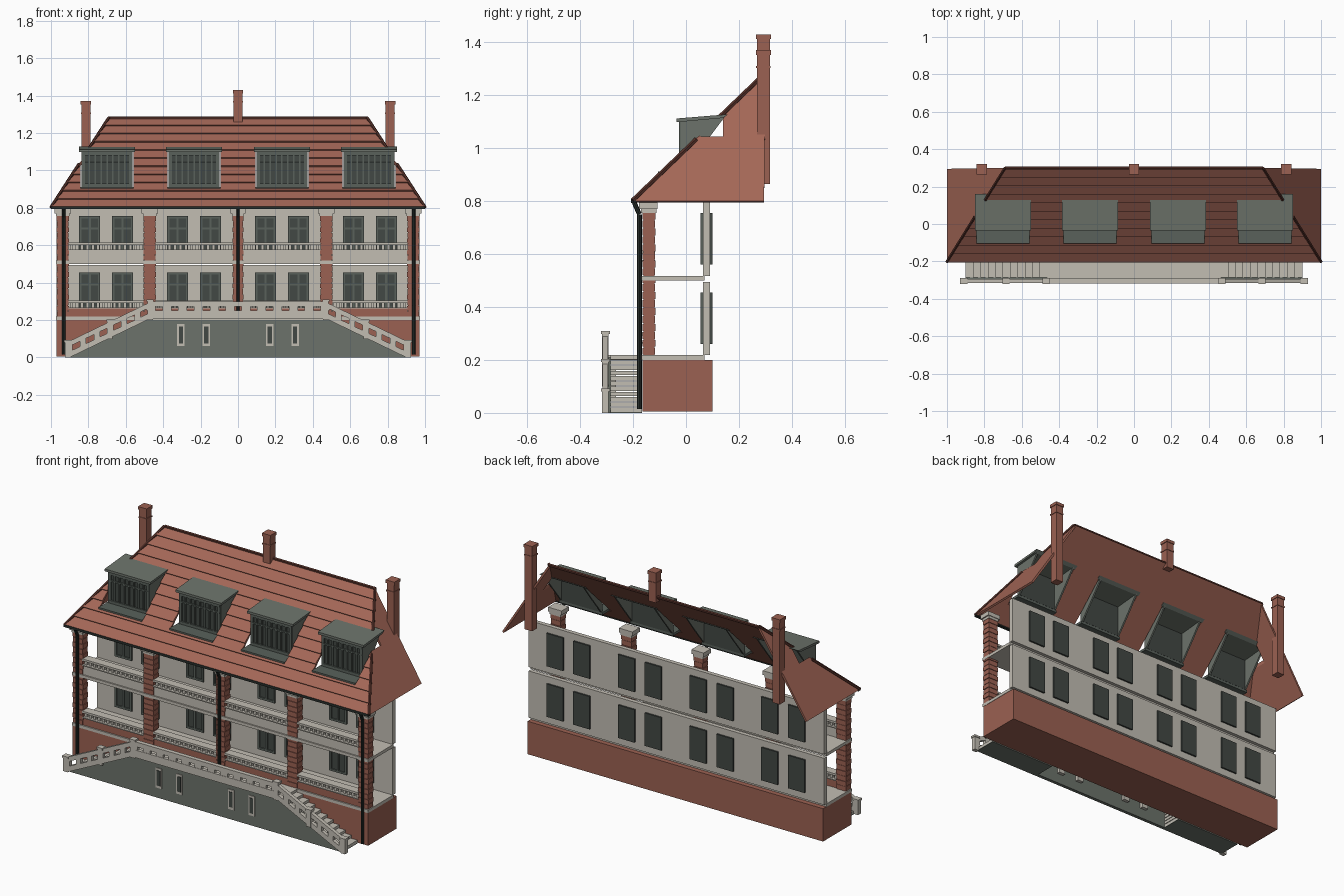
import bpy, bmesh
from mathutils import Vector

cube = bpy.data.objects.get("Cube")
if cube:
    bpy.data.objects.remove(cube)


def material(name, r, g, b):
    m = bpy.data.materials.new(name)
    m.use_nodes = True
    m.diffuse_color = (r, g, b, 1)
    m.node_tree.nodes["Principled BSDF"].inputs["Base Color"].default_value = (r, g, b, 1)
    return m


STONE = material("pale stone", .54, .51, .45)
BRICK = material("red brick", .33, .12, .085)
TILE = material("roof tile", .37, .135, .095)
RIDGE = material("dark ridge tile", .09, .03, .022)
GREY = material("grey plaster", .15, .17, .145)
FRAME = material("window frame", .10, .12, .105)
GLASS = material("dark glass", .055, .065, .058)
METAL = material("black metal", .02, .027, .024)


class Part:
    """Collects simple solids into one named object."""

    def __init__(self, name, mat):
        self.name, self.mat, self.bm = name, mat, bmesh.new()

    def prism(self, pts, vec):
        a = [self.bm.verts.new(p) for p in pts]
        b = [self.bm.verts.new(Vector(p) + Vector(vec)) for p in pts]
        self.bm.faces.new(a)
        self.bm.faces.new(b[::-1])
        for i in range(len(a)):
            j = (i + 1) % len(a)
            self.bm.faces.new((a[j], a[i], b[i], b[j]))

    def box(self, x0, x1, y0, y1, z0, z1):
        self.prism([(x0, y0, z0), (x1, y0, z0), (x1, y1, z0), (x0, y1, z0)], (0, 0, z1 - z0))

    def rod(self, pts, r, sides=8):
        for a, b in zip(pts, pts[1:]):
            a, b = Vector(a), Vector(b)
            mat = (b - a).to_track_quat('Z', 'Y').to_matrix().to_4x4()
            mat.translation = (a + b) / 2
            bmesh.ops.create_cone(self.bm, cap_ends=True, segments=sides, radius1=r,
                                  radius2=r, depth=(b - a).length, matrix=mat)

    def done(self):
        bmesh.ops.recalc_face_normals(self.bm, faces=self.bm.faces)
        me = bpy.data.meshes.new(self.name)
        self.bm.to_mesh(me)
        self.bm.free()
        me.materials.append(self.mat)
        ob = bpy.data.objects.new(self.name, me)
        bpy.context.scene.collection.objects.link(ob)
        return ob


# Base, floors and rear walls
base = Part("brick_base", BRICK)
base.box(-.97, .97, -.165, .1, .005, .2)
base.done()
floors = Part("floor_slabs", STONE)
walls = Part("rear_walls", STONE)
for z, top in ((.2, .495), (.5, .795)):
    floors.box(-.972, .972, -.168, .07, z, z + .018)
    walls.box(-.97, .97, .065, .09, z + .018, top)
floors.done()
walls.done()

# Main windows, shown on both faces of the rear wall
panes, frames = Part("window_panes", GLASS), Part("window_frames", FRAME)
for bay in (-.705, -.235, .235, .705):
    for x in (bay - .088, bay + .088):
        for z in (.26, .56):
            panes.box(x - .054, x + .054, .061, .1, z, z + .195)
            for dx in (-.05, 0, .05):
                frames.box(x + dx - .006, x + dx + .006, .054, .064, z, z + .195)
            for dz in (.006, .13, .189):
                frames.box(x - .056, x + .056, .054, .064, z + dz - .006, z + dz + .006)
panes.done()
frames.done()

# Brick piers with coursed blocks and stone capitals
piers, caps = Part("brick_piers", BRICK), Part("pier_capitals", STONE)
PIERS = ((-.937, .032), (-.472, .032), (0, .028), (.472, .032), (.937, .032))
for x, w in PIERS:
    piers.box(x - w + .003, x + w - .003, -.161, -.119, .218, .76)
    for i in range(18):
        z, d = .22 + i * .03, .002 * (i % 2)
        piers.box(x - w - d, x + w + d, -.165, -.117 + d, z, z + .026)
    caps.box(x - w - .004, x + w + .004, -.17, -.112, .755, .77)
    caps.box(x - w - .012, x + w + .012, -.178, -.108, .77, .795)
piers.done()
caps.done()

# Balcony parapets, balusters and rails
low, high = Part("lower_parapet", BRICK), Part("upper_parapet", STONE)
rails = Part("balcony_balustrade", STONE)
for (xa, wa), (xb, wb) in zip(PIERS, PIERS[1:]):
    a, b = xa + wa, xb - wb
    low.box(a, b, -.16, -.125, .218, .262)
    high.box(a, b, -.16, -.125, .518, .572)
    for z in (.262, .572):
        rails.box(a, b, -.168, -.118, z, z + .006)
        rails.box(a, b, -.168, -.118, z + .03, z + .042)
        n = 14
        for i in range(n):
            x = a + (b - a) * (i + .5) / n
            rails.box(x - .008, x + .008, -.155, -.13, z + .006, z + .03)
low.done()
high.done()
rails.done()

# Roof: stepped tile courses on the front slope, plain hipped ends, open behind
EAVE, RISE, RUN, HIP = .8, .48, .5, .31
normal = Vector((0, -RISE, RUN)).normalized()


def slope(t, lift=0, side=0):
    return Vector((side * (1 - HIP * t), -.2 + RUN * t, EAVE + RISE * t)) + normal * lift


COURSES = 11
profile = []
for i in range(COURSES):
    profile += [(i / COURSES, .01), ((i + 1) / COURSES, .001)]
profile += [(1, -.008), (0, -.008)]
front = Part("front_roof", TILE)
left = [front.bm.verts.new(slope(t, h, -1)) for t, h in profile]
right = [front.bm.verts.new(slope(t, h, 1)) for t, h in profile]
front.bm.faces.new(left)
front.bm.faces.new(right[::-1])
for i in range(len(left)):
    j = (i + 1) % len(left)
    front.bm.faces.new((left[j], left[i], right[i], right[j]))
roofs = [front.done()]
for s, label in ((1, "left"), (-1, "right")):
    hip = Part(label + "_roof_hip", TILE)
    hip.prism([(s, -.2, EAVE), (s, .295, EAVE), slope(1, 0, s)], (-s * .01, 0, -.006))
    roofs.append(hip.done())

# Openings for the dormers
DORMERS = (-.7, -.235, .235, .7)
cutter = Part("dormer_cutter", TILE)
for c in DORMERS:
    cutter.box(c - .142, c + .142, -.1, .14, .885, 1.114)
cutter = cutter.done()
cutter.hide_render = True
for ob in roofs:
    mod = ob.modifiers.new("openings", 'BOOLEAN')
    mod.object, mod.operation, mod.solver = cutter, 'DIFFERENCE', 'EXACT'
    bpy.context.view_layer.update()
    cut = bpy.data.meshes.new_from_object(ob.evaluated_get(bpy.context.evaluated_depsgraph_get()))
    ob.modifiers.clear()
    ob.data = cut
bpy.data.objects.remove(cutter)

# Ridge and hip trim
trim = Part("ridge_trim", RIDGE)
trim.rod([slope(1, 0, -1), slope(1, 0, 1)], .009, 6)
for s in (-1, 1):
    for a, b in ((0, .48), (.66, 1)):
        trim.rod([slope(a, .003, s), slope(b, .003, s)], .009, 6)
trim.done()

# Dormers: cheeks, sloping lid, sill tray and glazed front
cheeks, lids = Part("dormer_cheeks", GREY), Part("dormer_roofs", GREY)
sills, bars = Part("dormer_sills", FRAME), Part("dormer_bars", FRAME)
glazing = Part("dormer_glass", GLASS)
for c in DORMERS:
    for x in (c - .136, c + .126):
        cheeks.prism([(x, y, z) for y, z in ((-.02, .905), (-.02, 1.102), (.148, 1.12),
                                             (.08, 1.03))], (.01, 0, 0))
    lids.prism([(c - .15, y, z) for y, z in ((-.036, 1.098), (-.036, 1.112), (.16, 1.128),
                                             (.14, 1.114))], (.3, 0, 0))
    sills.box(c - .142, c + .142, -.105, -.012, .897, .912)
    glazing.box(c - .128, c + .128, -.018, -.011, .912, 1.1)
    for i in range(9):
        x, w = c + (i - 4) * .0315, .009 if i in (0, 8) else .004
        bars.box(x - w, x + w, -.026, -.016, .912, 1.1)
    for z, h in ((.92, .009), (1.045, .004), (1.09, .011)):
        bars.box(c - .134, c + .134, -.027, -.016, z - h, z + h)
for part in (cheeks, lids, sills, bars, glazing):
    part.done()

# Chimneys
stacks = Part("chimneys", BRICK)
for x, z0, z1 in ((-.813, .865, 1.37), (0, 1.25, 1.43), (.813, .865, 1.37)):
    stacks.box(x - .024, x + .024, .268, .317, z0, z1 - .01)
    stacks.box(x - .028, x + .028, .264, .321, z1 - .018, z1)
    stacks.box(x - .027, x + .027, .265, .32, z1 - .068, z1 - .06)
stacks.done()

# Gutter and downpipes
pipes = Part("gutter_and_downpipes", METAL)
pipes.box(-1, 1, -.207, -.188, .793, .808)
for x, foot in ((-.932, .015), (0, .22), (.94, .015)):
    pipes.rod([(x, -.196, .795), (x, -.176, .75), (x, -.176, foot)], .009)
pipes.done()

# Entrance terrace
END, TOP, FLAT = .9, .21, .465
wall = Part("terrace_wall", GREY)
wall.box(-FLAT, FLAT, -.305, -.285, 0, TOP)
landing = Part("terrace_landing", STONE)
landing.box(-FLAT, FLAT, -.305, -.165, .2, .218)
landing.done()
steps, rail = Part("stair_steps", STONE), Part("stair_balustrade", STONE)


def rake(x):
    return TOP * (END - abs(x)) / (END - FLAT)


def raked(s, a, b, z0, z1):
    y = -.316
    rail.prism([(s * a, y, rake(a) + z0), (s * b, y, rake(b) + z0),
                (s * b, y, rake(b) + z1), (s * a, y, rake(a) + z1)], (0, .022, 0))


def post(x, z0, z1):
    rail.box(x - .015, x + .015, -.318, -.292, z0, z1)
    rail.box(x - .019, x + .019, -.322, -.288, z1 - .012, z1)


STEPS = 11
for s in (-1, 1):
    wall.prism([(s * END, -.305, 0), (s * FLAT, -.305, 0), (s * FLAT, -.305, TOP)], (0, .02, 0))
    wall.box(min(s * END, s * FLAT), max(s * END, s * FLAT), -.286, -.166, 0, .004)
    for i in range(STEPS):
        far = END - i * (END - FLAT) / STEPS
        z = .218 * (i + 1) / STEPS
        ends = sorted((s * FLAT, s * far))
        steps.box(*ends, -.286, -.166, .004 + z - .218 / STEPS, z)
    raked(s, END, FLAT, 0, .032)
    raked(s, END, FLAT, .06, .088)
    for i in range(7):
        x = FLAT + i * (END - FLAT) / 6
        raked(s, min(x + .016, END), max(x - .016, FLAT), .03, .062)
    post(s * .91, 0, .092)
    post(s * .685, rake(.685) - .005, rake(.685) + .1)
    post(s * .47, .2, .31)

# Level balustrade with small openings
rail.box(-FLAT, FLAT, -.316, -.294, .205, .25)
rail.box(-FLAT, FLAT, -.318, -.292, .272, .3)
for i in range(12):
    x = (i - 5.5) * .0845
    rail.box(x - .024, x + .024, -.314, -.296, .25, .272)
steps.done()
rail.done()
wall.done()

# Cellar lights in the terrace wall
surround, slits = Part("cellar_window_frames", STONE), Part("cellar_windows", GLASS)
for x in (-.305, -.17, .17, .305):
    surround.box(x - .02, x + .02, -.309, -.265, .06, .178)
    slits.box(x - .011, x + .011, -.312, -.307, .075, .165)
surround.done()
slits.done()
